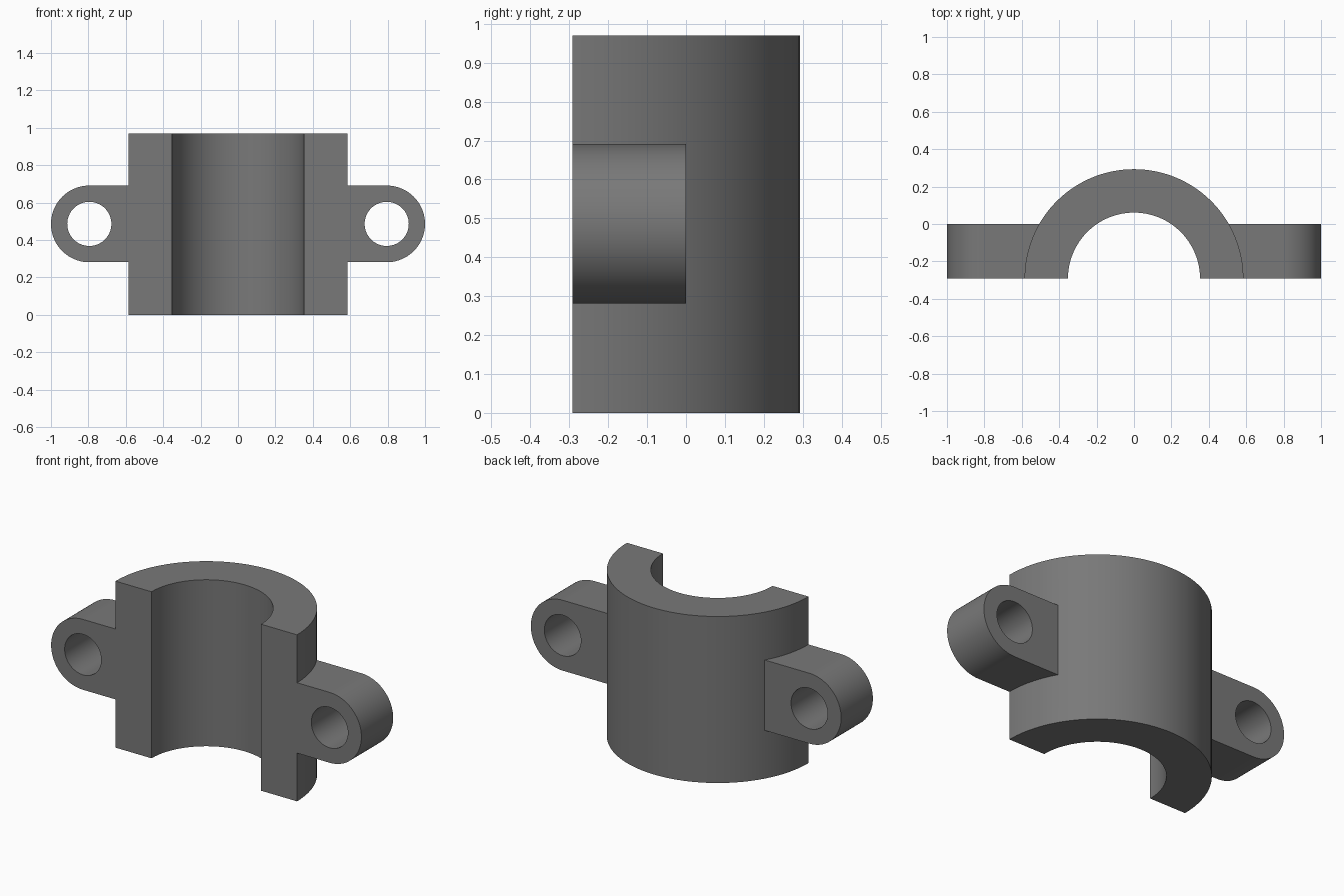
import bpy, bmesh
from math import pi, cos, sin
from mathutils import Vector

if "Cube" in bpy.data.objects:
    bpy.data.objects.remove(bpy.data.objects["Cube"])

H, R, BORE = 0.97, 0.585, 0.353      # sleeve height, outer and inner radius
CY = -0.292                          # split plane, also the sleeve axis
EX, EZ, ER, HOLE = 0.795, 0.486, 0.205, 0.118


def prism(name, points, depth):
    """Extrude a closed 3D profile along the vector depth."""
    bm = bmesh.new()
    face = bm.faces.new([bm.verts.new(p) for p in points])
    new = bmesh.ops.extrude_face_region(bm, geom=[face], use_keep_orig=True)
    bmesh.ops.translate(bm, vec=Vector(depth),
                        verts=[v for v in new["geom"] if isinstance(v, bmesh.types.BMVert)])
    bmesh.ops.recalc_face_normals(bm, faces=bm.faces)
    mesh = bpy.data.meshes.new(name)
    bm.to_mesh(mesh)
    bm.free()
    mesh.materials.append(dark)
    ob = bpy.data.objects.new(name, mesh)
    bpy.context.collection.objects.link(ob)
    return ob


def arc(r, start, end, n):
    return [(r * cos(start + (end - start) * i / n),
             r * sin(start + (end - start) * i / n)) for i in range(n + 1)]


def upright(name, r, z0, z1):
    pts = [(x, CY + y, z0) for x, y in arc(r, 0, 2 * pi, 128)[:-1]]
    return prism(name, pts, (0, 0, z1 - z0))


def boolean(target, tool, operation):
    mod = target.modifiers.new(operation, 'BOOLEAN')
    mod.operation, mod.object, mod.solver = operation, tool, 'EXACT'
    bpy.context.view_layer.objects.active = target
    bpy.ops.object.modifier_apply(modifier=mod.name)
    bpy.data.objects.remove(tool)


# Dark grey finish
dark = bpy.data.materials.new("dark_grey")
dark.diffuse_color = (0.19, 0.19, 0.19, 1)
dark.use_nodes = True
dark.node_tree.nodes["Principled BSDF"].inputs["Base Color"].default_value = dark.diffuse_color

# Sleeve, full round before it is split
clamp = upright("half_clamp", R, 0, H)

# Rounded bolt ears on both sides
for s in (-1, 1):
    outline = [(0.45, -ER)] + [(EX + x, z) for x, z in arc(ER, -pi / 2, pi / 2, 40)] + [(0.45, ER)]
    boolean(clamp, prism("ear", [(s * x, -0.5, EZ + z) for x, z in outline], (0, 0.5, 0)), 'UNION')

# Bore and bolt holes
boolean(clamp, upright("bore", BORE, -0.1, H + 0.1), 'DIFFERENCE')
for s in (-1, 1):
    ring = [(s * EX + x, -0.7, EZ + z) for x, z in arc(HOLE, 0, 2 * pi, 64)[:-1]]
    boolean(clamp, prism("bolt_hole", ring, (0, 1, 0)), 'DIFFERENCE')

# Split: remove everything in front of the sleeve axis
front = [(-2, CY, -1), (2, CY, -1), (2, CY, 2), (-2, CY, 2)]
boolean(clamp, prism("split", front, (0, -2, 0)), 'DIFFERENCE')

# Smooth curved walls, sharp edges
bpy.ops.object.select_all(action='DESELECT')
clamp.select_set(True)
bpy.context.view_layer.objects.active = clamp
bpy.ops.object.shade_smooth_by_angle(angle=pi / 6)
